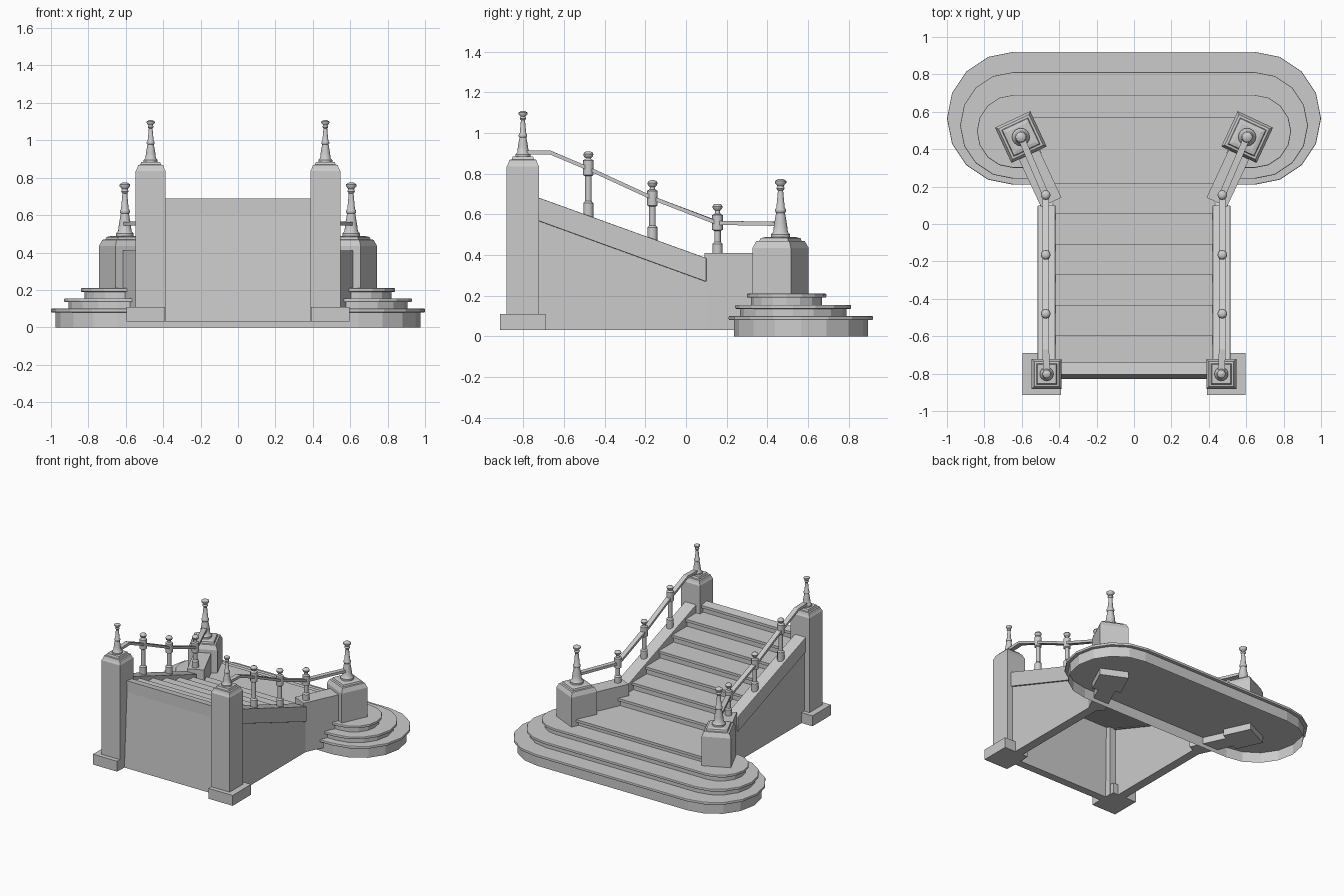
import bpy, bmesh
from math import sin, cos, pi, radians, sqrt
from mathutils import Vector

cube = bpy.data.objects.get("Cube")
if cube:
    bpy.data.objects.remove(cube, do_unlink=True)

STONE = (0.6, 0.6, 0.6, 1)
stone = bpy.data.materials.new("grey_stone")
stone.use_nodes = True
stone.diffuse_color = STONE
stone.node_tree.nodes["Principled BSDF"].inputs["Base Color"].default_value = STONE


def make(name, rings, caps=True, mirror=False, smooth=False, bevel=0):
    """Skin a list of equal-length point rings into one object."""
    bm = bmesh.new()
    loops = [[bm.verts.new(p) for p in ring] for ring in rings]
    n = len(loops[0])
    for a, b in zip(loops, loops[1:]):
        for i in range(n):
            j = (i + 1) % n
            bm.faces.new((a[i], a[j], b[j], b[i]))
    if caps:
        bm.faces.new(loops[0][::-1])
        bm.faces.new(loops[-1])
    bmesh.ops.recalc_face_normals(bm, faces=bm.faces)
    mesh = bpy.data.meshes.new(name)
    bm.to_mesh(mesh)
    bm.free()
    mesh.materials.append(stone)
    obj = bpy.data.objects.new(name, mesh)
    bpy.context.collection.objects.link(obj)
    if smooth:
        bpy.ops.object.select_all(action="DESELECT")
        obj.select_set(True)
        bpy.context.view_layer.objects.active = obj
        bpy.ops.object.shade_smooth_by_angle(angle=radians(40))
    if bevel:
        mod = obj.modifiers.new("soft_edge", "BEVEL")
        mod.width = bevel
        mod.segments = 2
    if mirror:
        mod = obj.modifiers.new("other_side", "MIRROR")
        mod.use_bisect_axis[0] = False
        mod.use_mirror_merge = False
    return obj


def extrude_z(name, outline, z0, z1, **kw):
    return make(name, [[(x, y, z) for x, y in outline] for z in (z0, z1)], **kw)


def extrude_x(name, outline, x0, x1, **kw):
    return make(name, [[(x, y, z) for y, z in outline] for x in (x0, x1)], **kw)


def lathe(name, profile, x, y, sides=16, turn=0, **kw):
    """Stack regular rings of (radius, height) around a vertical axis."""
    rings = [[(x + r * cos(turn + 2 * pi * i / sides),
               y + r * sin(turn + 2 * pi * i / sides), z) for i in range(sides)]
             for r, z in profile]
    return make(name, rings, mirror=True, smooth=sides > 4, **kw)


def square_stack(name, profile, x, y, turn=0):
    return lathe(name, [(h * sqrt(2), z) for h, z in profile], x, y, 4, turn + pi / 4)


def stadium(cy, r, half=0.645, steps=8):
    pts = []
    for side in (1, -1):
        for i in range(steps + 1):
            a = -pi / 2 + pi * i / steps
            pts.append((side * (half + r * cos(a)), cy + side * r * sin(a)))
    return pts


# Rounded bottom steps, each a body under an overhanging tread
for label, cy, r, inset, z0, z1 in (("lower", 0.565, 0.355, 0.025, 0, 0.1),
                                    ("middle", 0.527, 0.285, 0.023, 0.1, 0.155),
                                    ("upper", 0.495, 0.195, 0.02, 0.155, 0.21)):
    extrude_z(label + "_round_step_body", stadium(cy, r - inset), z0, z1 - 0.02, caps=False)
    extrude_z(label + "_round_step_tread", stadium(cy, r), z1 - 0.02, z1, bevel=0.005)

# Flared landing between the newels
def landing(front):
    return [(0.42, 0.1), (0.55, front), (-0.55, front), (-0.42, 0.1)]

extrude_z("landing_body", landing(0.55), 0.19, 0.24)
extrude_z("landing_tread", landing(0.57), 0.24, 0.26)

# Straight flight, with a nosing on each tread and a sloped underside
RISE, RUN = 0.06, 0.163
profile = []
for i in range(7):
    y, z = 0.22 - RUN * i, 0.26 + RISE * i
    profile += [(y - 0.016, z), (y - 0.016, z + RISE - 0.02),
                (y, z + RISE - 0.02), (y, z + RISE)]
profile += [(-0.8, 0.68), (-0.8, 0.6), (0.204, 0.23)]
extrude_x("stair_flight", profile, -0.43, 0.43)

# Front wall under the top edge
extrude_x("front_wall", [(-0.83, 0.03), (-0.795, 0.67), (-0.76, 0.67), (-0.77, 0.03)], -0.41, 0.41)
extrude_x("top_edge", [(-0.805, 0.67), (-0.805, 0.69), (-0.74, 0.68), (-0.74, 0.66)], -0.41, 0.41)

# Side walls and the thicker sloping stringers on them
extrude_x("side_wall", [(-0.76, 0.03), (0.14, 0.03), (0.14, 0.3), (-0.76, 0.63)],
          0.435, 0.503, mirror=True)
extrude_x("stringer", [(-0.76, 0.58), (0.1, 0.268), (0.1, 0.385), (-0.76, 0.695)],
          0.42, 0.515, mirror=True, bevel=0.004)

# Square front piers
extrude_z("pier_base", [(0.39, -0.915), (0.595, -0.915), (0.595, -0.69), (0.39, -0.69)],
          0.03, 0.11, mirror=True)
PX, PY = 0.467, -0.802
square_stack("front_pier", [(0.08, 0.03), (0.08, 0.835), (0.072, 0.85), (0.066, 0.868),
                            (0.055, 0.87), (0.05, 0.885)], PX, PY)

# Turned back newels with flared wing walls leading to them
NX, NY, TURN = 0.605, 0.465, radians(25)
square_stack("back_newel", [(0.104, 0.03), (0.104, 0.435), (0.09, 0.468), (0.078, 0.47),
                            (0.074, 0.483), (0.056, 0.488)], NX, NY, -TURN)
along = Vector((sin(TURN), cos(TURN)))
across = Vector((cos(TURN), -sin(TURN))) * 0.06
end = Vector((NX, NY))
start = end - along * 0.385
extrude_z("wing_wall", [start - across, start + across, end + across, end - across],
          0.03, 0.41, mirror=True)

# Turned finials, the back ones larger
FINIAL = [(0.037, 0), (0.037, 0.012), (0.028, 0.022), (0.025, 0.05), (0.017, 0.095),
          (0.021, 0.1), (0.021, 0.108), (0.016, 0.115), (0.01, 0.18), (0.016, 0.188),
          (0.012, 0.198), (0.022, 0.21), (0.022, 0.217), (0.01, 0.225)]
for name, x, y, z, k in (("front_finial", PX, PY, 0.883, 1.0),
                         ("back_finial", NX, NY, 0.486, 1.28)):
    lathe(name, [(r * k, z + h * k) for r, h in FINIAL], x, y)

# Rail posts: foot, shaft, collar around the rail, flattened knob
RX = 0.472
for name, y, z0, rail_z, top in (("upper_post", -0.48, 0.58, 0.83, 0.91),
                                 ("middle_post", -0.165, 0.46, 0.68, 0.768),
                                 ("lower_post", 0.155, 0.38, 0.56, 0.652)):
    lathe(name, [(0.025, z0), (0.025, z0 + 0.075), (0.016, z0 + 0.085),
                 (0.016, rail_z - 0.042), (0.026, rail_z - 0.036), (0.026, rail_z + 0.036),
                 (0.014, rail_z + 0.042), (0.012, top - 0.034), (0.022, top - 0.026),
                 (0.025, top - 0.014), (0.019, top - 0.004), (0.008, top)], RX, y, 12)

# Handrail: a flat bar swept along the posts
path = [Vector(p) for p in ((PX, PY, 0.905), (RX, -0.67, 0.905), (RX, -0.48, 0.825),
                            (RX, -0.165, 0.68), (RX, 0.155, 0.558), (NX, NY, 0.553))]
rings = []
for i, p in enumerate(path):
    d = path[min(i + 1, len(path) - 1)] - path[max(i - 1, 0)]
    side = Vector((d.y, -d.x, 0)).normalized() * 0.018
    up = Vector((0, 0, 0.01))
    rings.append([p - side - up, p + side - up, p + side + up, p - side + up])
make("handrail", rings, mirror=True)
